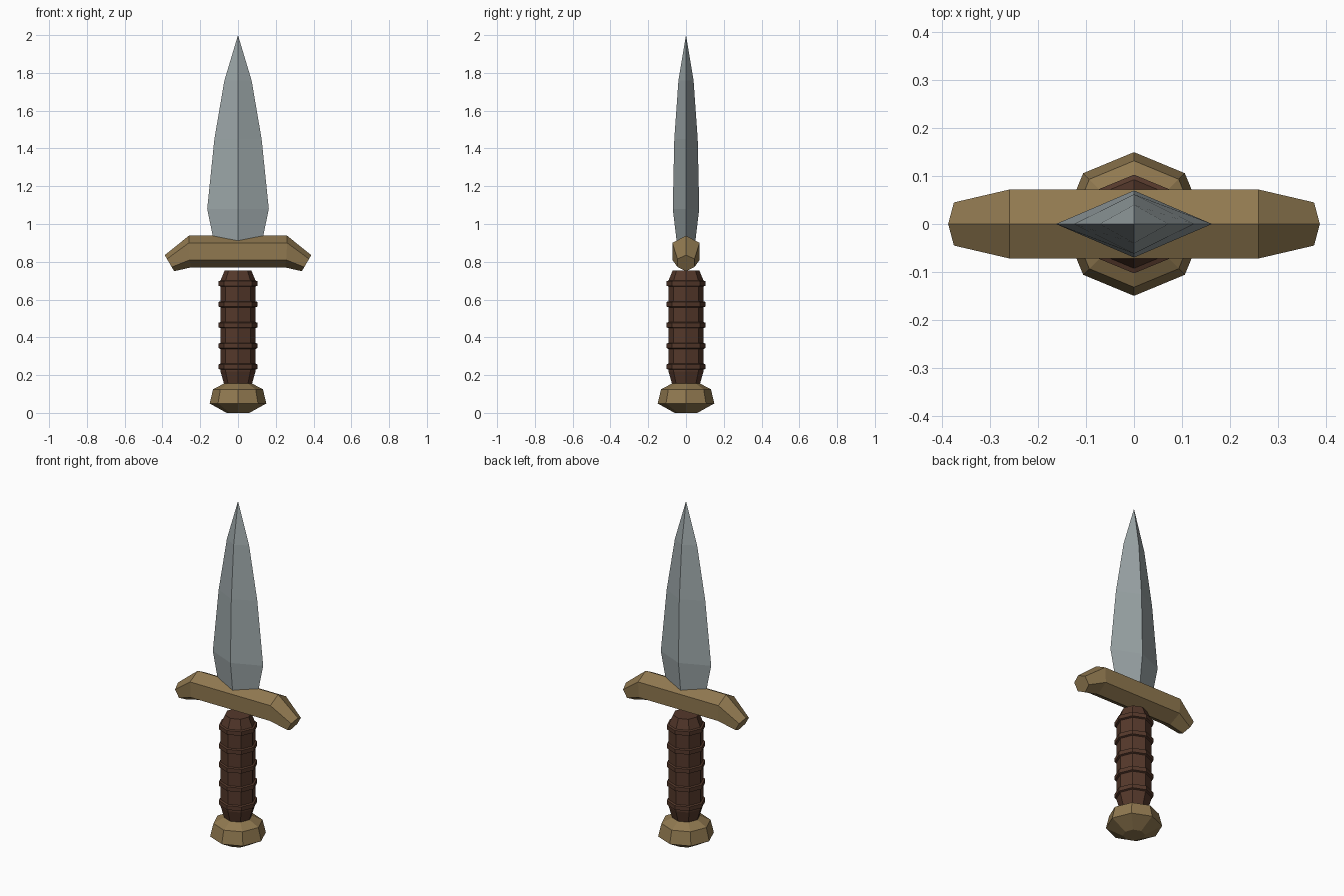
import bpy, bmesh
from math import cos, sin, pi

if "Cube" in bpy.data.objects:
    bpy.data.objects.remove(bpy.data.objects["Cube"])


def material(name, rgb):
    m = bpy.data.materials.new(name)
    m.diffuse_color = (*rgb, 1)
    m.use_nodes = True
    m.node_tree.nodes["Principled BSDF"].inputs["Base Color"].default_value = m.diffuse_color
    return m


steel = material("steel", (0.33, 0.38, 0.39))
brass = material("brass", (0.28, 0.19, 0.08))
leather = material("leather", (0.09, 0.04, 0.024))


def loft(name, sections, mat):
    """Skin equal-length point loops; a one-point section becomes a tip."""
    bm = bmesh.new()
    loops = [[bm.verts.new(p) for p in s] for s in sections]
    for a, b in zip(loops, loops[1:]):
        n = len(a)
        for i in range(n):
            j = (i + 1) % n
            bm.faces.new((a[i], a[j], b[0]) if len(b) == 1 else (a[i], a[j], b[j], b[i]))
    for end in (loops[0], loops[-1]):
        if len(end) > 2:
            bm.faces.new(end)
    bmesh.ops.recalc_face_normals(bm, faces=bm.faces)
    me = bpy.data.meshes.new(name)
    bm.to_mesh(me)
    bm.free()
    me.materials.append(mat)
    ob = bpy.data.objects.new(name, me)
    bpy.context.collection.objects.link(ob)
    return ob


def octagon(r, z):
    return [(r * cos(i * pi / 4), r * sin(i * pi / 4), z) for i in range(8)]


def lathe(name, profile, mat):
    return loft(name, [octagon(r, z) for r, z in profile], mat)


# Pommel
lathe("pommel", [(0.06, 0), (0.15, 0.05), (0.132, 0.125), (0.075, 0.155)], brass)

# Grip with raised bands
lathe("grip", [(0.07, 0.14), (0.093, 0.22), (0.093, 0.70), (0.07, 0.755)], leather)
for k in range(5):
    z = 0.245 + 0.11 * k
    lathe(f"grip_band_{k + 1}", [(0.088, z - 0.018), (0.103, z - 0.012),
                                 (0.103, z + 0.012), (0.088, z + 0.018)], leather)


# Crossguard: hexagonal bar with drooping ends
def hexagon(pts, w):
    (xt, zt), (xu, zu), (xl, zl), (xb, zb) = pts
    return [(xt, 0, zt), (xu, w, zu), (xl, w, zl), (xb, 0, zb), (xl, -w, zl), (xu, -w, zu)]


bend = [(0.26, 0.938), (0.26, 0.9), (0.255, 0.81), (0.25, 0.77)]
end = [(0.388, 0.835), (0.376, 0.815), (0.351, 0.772), (0.338, 0.75)]


def flip(pts):
    return [(-x, z) for x, z in pts]


loft("crossguard", [hexagon(flip(end), 0.045), hexagon(flip(bend), 0.072),
                    hexagon(bend, 0.072), hexagon(end, 0.045)], brass)

# Blade: diamond section tapering to a point
rows = [(0.122, 0.046, 0.88), (0.163, 0.07, 1.08), (0.125, 0.062, 1.45), (0.072, 0.04, 1.76)]
loft("blade", [[(w, 0, z), (0, t, z), (-w, 0, z), (0, -t, z)] for w, t, z in rows]
     + [[(0, 0, 2)]], steel)
